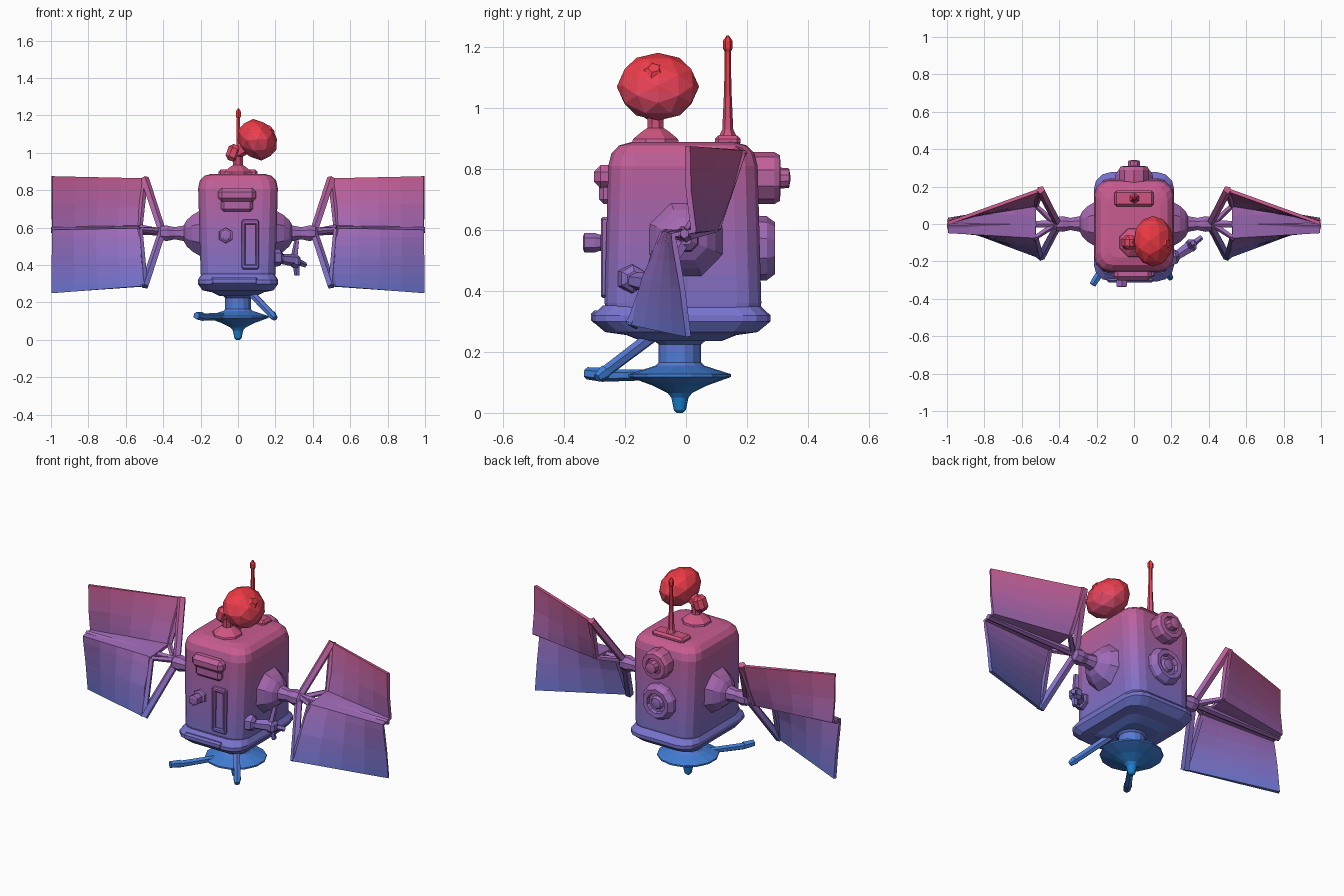
import bpy, bmesh, math
from mathutils import Vector, Matrix

if "Cube" in bpy.data.objects:
    bpy.data.objects.remove(bpy.data.objects["Cube"])

# Height-graded paint: blue at the foot, through purple, to red at the top
STOPS = [(0, 25, 130, 210), (.15, 75, 125, 215), (.3, 115, 115, 205), (.6, 160, 105, 180),
         (.85, 195, 95, 150), (1.1, 235, 65, 80), (1.25, 240, 55, 60)]
STEP = .05
PAINT = []
for i in range(25):
    z = (i + .5) * STEP
    a, b = next((a, b) for a, b in zip(STOPS, STOPS[1:]) if z <= b[0])
    t = (z - a[0]) / (b[0] - a[0])
    rgb = [((a[k] + (b[k] - a[k]) * t) / 255) ** 2.2 for k in (1, 2, 3)]
    m = bpy.data.materials.new("paint_band_%02d" % i)
    m.diffuse_color = (*rgb, 1)
    m.use_nodes = True
    m.node_tree.nodes["Principled BSDF"].inputs["Base Color"].default_value = m.diffuse_color
    PAINT.append(m)


def finish(name, bm, mirror=False, solid=0):
    """Cut into paint bands, make the object and add modifiers."""
    bmesh.ops.recalc_face_normals(bm, faces=bm.faces)
    zs = [v.co.z for v in bm.verts]
    first, last = int(max(0, min(zs)) / STEP), min(24, int(max(zs) / STEP))
    for i in range(first + 1, last + 1):
        bmesh.ops.bisect_plane(bm, geom=bm.verts[:] + bm.edges[:] + bm.faces[:],
                               plane_co=(0, 0, i * STEP), plane_no=(0, 0, 1))
    for f in bm.faces:
        i = int(max(0, f.calc_center_median().z) / STEP)
        f.material_index = max(0, min(last, i) - first)
    me = bpy.data.meshes.new(name)
    bm.to_mesh(me)
    bm.free()
    for m in PAINT[first:last + 1]:
        me.materials.append(m)
    ob = bpy.data.objects.new(name, me)
    bpy.context.collection.objects.link(ob)
    if solid:
        m = ob.modifiers.new("Thickness", 'SOLIDIFY')
        m.thickness, m.offset = solid, 0
    if mirror:
        ob.modifiers.new("Mirror", 'MIRROR')
    return ob


def loft(name, rings, mirror=False):
    """Skin closed rings of equal point count and cap both ends."""
    bm = bmesh.new()
    vs = [[bm.verts.new(p) for p in r] for r in rings]
    n = len(vs[0])
    for a, b in zip(vs, vs[1:]):
        for i in range(n):
            j = (i + 1) % n
            bm.faces.new((a[i], a[j], b[j], b[i]))
    bm.faces.new(vs[0])
    bm.faces.new(vs[-1])
    return finish(name, bm, mirror)


def lathe(name, origin, axis, profile, n=10, mirror=False):
    """Revolve (radius, height) pairs round an axis through origin."""
    q = Vector(axis).to_track_quat('Z', 'Y')
    o = Vector(origin)
    angs = [(i + .5) * 2 * math.pi / n for i in range(n)]
    return loft(name, [[o + q @ Vector((r * math.cos(a), r * math.sin(a), h)) for a in angs]
                       for r, h in profile], mirror)


def rod(name, p, q, r1, r2=None, n=6, mirror=False):
    d = Vector(q) - Vector(p)
    return lathe(name, p, d, [(r1, 0), (r2 or r1, d.length)], n, mirror)


def rounded(hx, hy, r, z, cy):
    """Horizontal rounded rectangle ring."""
    pts = []
    for k, (sx, sy) in enumerate([(1, 1), (-1, 1), (-1, -1), (1, -1)]):
        for t in (0, 30, 60, 90):
            a = math.radians(k * 90 + t)
            pts.append((sx * (hx - r) + r * math.cos(a), cy + sy * (hy - r) + r * math.sin(a), z))
    return pts


def box(name, c, size, bevel=.012, rot=None):
    bm = bmesh.new()
    bmesh.ops.create_cube(bm, size=1)
    bmesh.ops.scale(bm, vec=size, verts=bm.verts)
    bmesh.ops.bevel(bm, geom=bm.edges[:], offset=bevel, segments=1, affect='EDGES')
    if rot:
        bmesh.ops.rotate(bm, matrix=Matrix.Rotation(rot[0], 3, rot[1]), verts=bm.verts)
    bmesh.ops.translate(bm, vec=c, verts=bm.verts)
    return finish(name, bm)


# Main hull and its bottom flange
loft("hull", [rounded(hx, hy, r, z, -.01) for hx, hy, r, z in [
    (.195, .245, .08, .30), (.20, .257, .08, .36), (.213, .245, .08, .81),
    (.205, .235, .08, .85), (.18, .21, .07, .877), (.14, .17, .06, .888)]])
loft("bottom_flange", [rounded(hx, hy, r, z, -.015) for hx, hy, r, z in [
    (.10, .13, .05, .235), (.14, .18, .06, .255), (.19, .25, .08, .265),
    (.215, .292, .09, .30), (.215, .292, .09, .32), (.195, .258, .08, .352)]])

# Engine neck, disc and nozzle
lathe("engine_disc", (0, -.02, 0), (0, 0, 1), [
    (.01, 0), (.02, .01), (.028, .05), (.04, .065), (.09, .09), (.168, .118), (.168, .127),
    (.08, .155), (.07, .165), (.07, .225), (.10, .25)], 14)

# Two legs reaching forward below the hull
rod("left_leg", (-.08, -.12, .125), (-.19, -.275, .122), .018, .02)
rod("left_leg_foot", (-.19, -.275, .125), (-.222, -.325, .13), .023, .02)
rod("right_leg", (.06, -.10, .26), (.18, -.265, .135), .022, .02)
rod("right_leg_foot", (.18, -.265, .135), (.198, -.292, .115), .024, .015)

# Wing mounts on both sides
lathe("wing_mount", (.18, 0, .57), (1, 0, 0), [
    (.14, 0), (.13, .025), (.105, .065), (.075, .095), (.045, .11), (.035, .16), (.045, .20),
    (.04, .235), (.02, .25)], 8, True)

# Twisted solar panels: stepped section at the root, upright at the tip
root = [(.50, .183, .862), (.515, .142, .715), (.525, .10, .605),
        (.525, -.07, .59), (.515, -.137, .44), (.50, -.177, .287)]
tip = [(.994, .005, .875), (.994, .008, .73), (.994, .025, .597),
       (.994, -.042, .583), (.994, -.012, .41), (.994, .008, .25)]
bm = bmesh.new()
cols = [[bm.verts.new(Vector(a).lerp(Vector(b), k / 4)) for a, b in zip(root, tip)] for k in range(5)]
for a, b in zip(cols, cols[1:]):
    for i in range(5):
        bm.faces.new((a[i], a[i + 1], b[i + 1], b[i]))
finish("solar_panel", bm, True, .018)

# Wing frame: spar, root edges and V struts
rod("wing_spar", (.40, 0, .58), (1.0, -.005, .588), .022, .016, 6, True)
for tag, i, j in (("upper", 0, 2), ("lower", 5, 3)):
    rod(tag + "_panel_edge", root[i], root[j], .02, .016, 5, True)
    rod(tag + "_wing_strut", (.405, 0, .575), root[i], .022, .024, 5, True)
    rod(tag + "_inner_link", (.42, 0, .58), root[j], .018, .014, 5, True)

# Tilted dish head with swivel neck
lathe("dish_base", (.0, -.10, .88), (0, 0, 1), [(.085, 0), (.08, .018), (.045, .045), (.028, .055), (.03, .10)], 8)
box("dish_swivel", (-.025, -.10, 1.0), (.07, .075, .09), .02, (.35, 'Y'))
rod("dish_arm", (-.01, -.10, 1.0), (.07, -.095, 1.05), .035, .04)
bm = bmesh.new()
bmesh.ops.create_icosphere(bm, subdivisions=2, radius=1)
bmesh.ops.scale(bm, vec=(.118, .135, .1), verts=bm.verts)
tilt = Vector((.76, 0, .62))
bmesh.ops.rotate(bm, matrix=Matrix.Rotation(math.atan2(.76, .62), 3, 'Y'), verts=bm.verts)
bmesh.ops.translate(bm, vec=(.103, -.092, 1.07), verts=bm.verts)
finish("dish_head", bm)
lathe("dish_feed", (.15, -.105, 1.105), tilt, [(.04, 0), (.035, .03), (.02, .042)], 5)

# Antenna mast on its plate
box("antenna_plate", (0, .137, .893), (.21, .085, .035))
lathe("antenna_mast", (.002, .137, .90), (0, 0, 1), [
    (.032, 0), (.018, .03), (.012, .16), (.01, .285), (.016, .295), (.016, .32), (.004, .337)], 6)

# Round ports on the back
lathe("upper_back_port", (0, .22, .77), (0, 1, 0), [
    (.085, 0), (.085, .07), (.075, .088), (.05, .09), (.045, .08), (.035, .082), (.032, .118), (.01, .122)], 10)
lathe("lower_back_port", (0, .22, .54), (0, 1, 0), [
    (.108, 0), (.105, .045), (.085, .072), (.06, .07), (.055, .05), (.04, .05), (.03, .065), (.01, .068)], 10)

# Front hood, knob, slot frame and sill
box("front_hood", (-.005, -.265, .775), (.205, .075, .075), .022)
box("front_hood_lower", (-.005, -.26, .72), (.17, .05, .07), .015)
lathe("front_knob", (-.065, -.24, .558), (0, -1, 0), [
    (.045, 0), (.04, .035), (.026, .04), (.032, .06), (.032, .093), (.02, .098)], 6)
for x in (.03, .103):
    box("slot_side", (x, -.262, .51), (.02, .035, .26), .006)
for z in (.39, .63):
    box("slot_end", (.066, -.262, z), (.09, .035, .025), .006)
box("front_sill", (-.02, -.297, .315), (.25, .03, .04), .01)

# Small gripper arm on the right side
lathe("gripper_shoulder", (.19, -.18, .44), (1, .2, 0), [(.05, 0), (.045, .035), (.025, .05)], 6)
rod("gripper_forearm", (.22, -.175, .435), (.30, -.12, .425), .026, .034)
box("gripper_wrist", (.305, -.115, .42), (.06, .065, .065), .015)
for p, q in (((.30, -.12, .43), (.315, -.10, .53)),
             ((.31, -.11, .42), (.36, -.07, .40)),
             ((.31, -.12, .42), (.315, -.11, .345))):
    rod("gripper_finger", p, q, .02, .014, 5)
